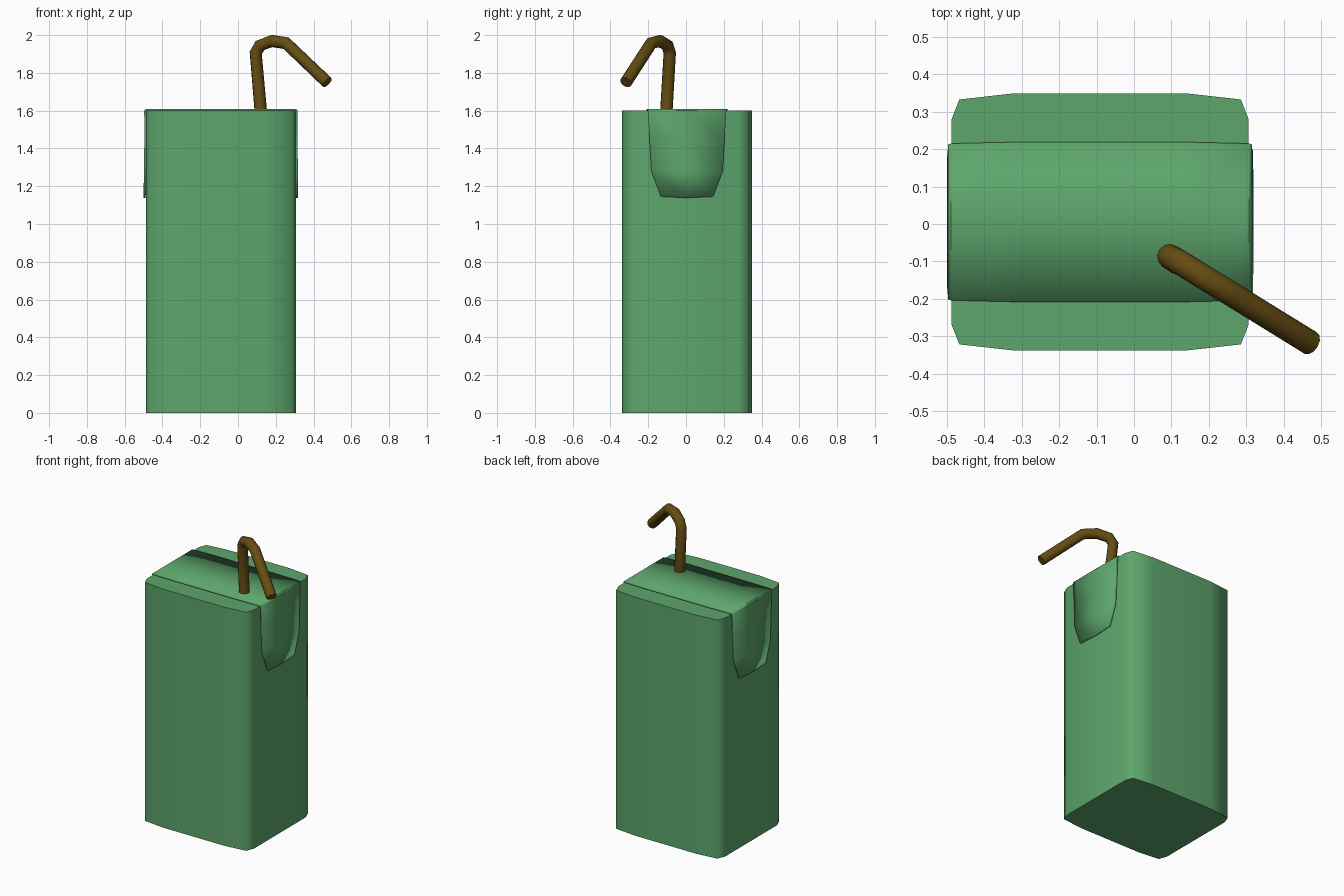
import bpy
import bmesh
import math

if "Cube" in bpy.data.objects:
    bpy.data.objects.remove(bpy.data.objects["Cube"], do_unlink=True)

CX, CY, TOP = -0.0905, 0.0055, 1.6


def material(name, rgb):
    mat = bpy.data.materials.new(name)
    mat.use_nodes = True
    mat.diffuse_color = (*rgb, 1)
    mat.node_tree.nodes["Principled BSDF"].inputs["Base Color"].default_value = (*rgb, 1)
    return mat


def add_object(name, data, mat):
    obj = bpy.data.objects.new(name, data)
    bpy.context.collection.objects.link(obj)
    data.materials.append(mat)
    bpy.ops.object.select_all(action="DESELECT")
    obj.select_set(True)
    bpy.context.view_layer.objects.active = obj
    return obj


def finish(bm, name, mat, angle):
    mesh = bpy.data.meshes.new(name)
    bm.to_mesh(mesh)
    bm.free()
    obj = add_object(name, mesh, mat)
    bpy.ops.object.shade_smooth_by_angle(angle=math.radians(angle))
    return obj


green = material("carton green", (0.11, 0.38, 0.15))
brown = material("straw brown", (0.13, 0.075, 0.006))

# Carton: softly bulging outline, mirrored into four quarters and extruded up
quarter = [(0.3965, 0.2745), (0.376, 0.327), (0.229, 0.3435)]
half = quarter + [(-x, y) for x, y in reversed(quarter)]
outline = half + [(-x, -y) for x, y in half]
bm = bmesh.new()
base = bm.faces.new([bm.verts.new((CX + x, CY + y, 0)) for x, y in outline])
up = bmesh.ops.extrude_face_region(bm, geom=[base])["geom"]
bmesh.ops.translate(bm, vec=(0, 0, TOP),
                    verts=[v for v in up if isinstance(v, bmesh.types.BMVert)])
bmesh.ops.recalc_face_normals(bm, faces=bm.faces)
finish(bm, "carton_body", green, 65)

# Folded strip over the top with a tapered flap on each side: x, z, half width
rows = [(0.225, 1.61, 0.2135), (0.398, 1.61, 0.2095), (0.406, 1.602, 0.207),
        (0.405, 1.45, 0.199), (0.408, 1.28, 0.189), (0.409, 1.145, 0.138)]
strip = [(-x, z, w) for x, z, w in reversed(rows)] + rows
bm = bmesh.new()
grid = []
for i, (x, z, w) in enumerate(strip):
    dip = 0.007 if i in (0, len(strip) - 1) else 0
    grid.append([bm.verts.new((CX + x, CY + s * w, z - dip * (s == 0)))
                 for s in (-1, 0, 1)])
for a, b in zip(grid, grid[1:]):
    for j in range(2):
        bm.faces.new((a[j], b[j], b[j + 1], a[j + 1]))
strap = finish(bm, "folded_flap", green, 30)
solid = strap.modifiers.new("thickness", "SOLIDIFY")
solid.thickness = 0.011
solid.offset = -1

# Bent drinking straw
path = [(0.122, -0.105, 1.58), (0.094, -0.086, 1.905), (0.116, -0.098, 1.945),
        (0.18, -0.138, 1.969), (0.255, -0.184, 1.957), (0.472, -0.318, 1.75)]
curve = bpy.data.curves.new("straw", "CURVE")
curve.dimensions = "3D"
curve.bevel_depth = 0.033
curve.bevel_resolution = 4
curve.use_fill_caps = True
spline = curve.splines.new("POLY")
spline.points.add(len(path) - 1)
for point, co in zip(spline.points, path):
    point.co = (*co, 1)
add_object("straw", curve, brown)
bpy.ops.object.convert(target="MESH")
bpy.ops.object.shade_smooth_by_angle(angle=math.radians(50))
